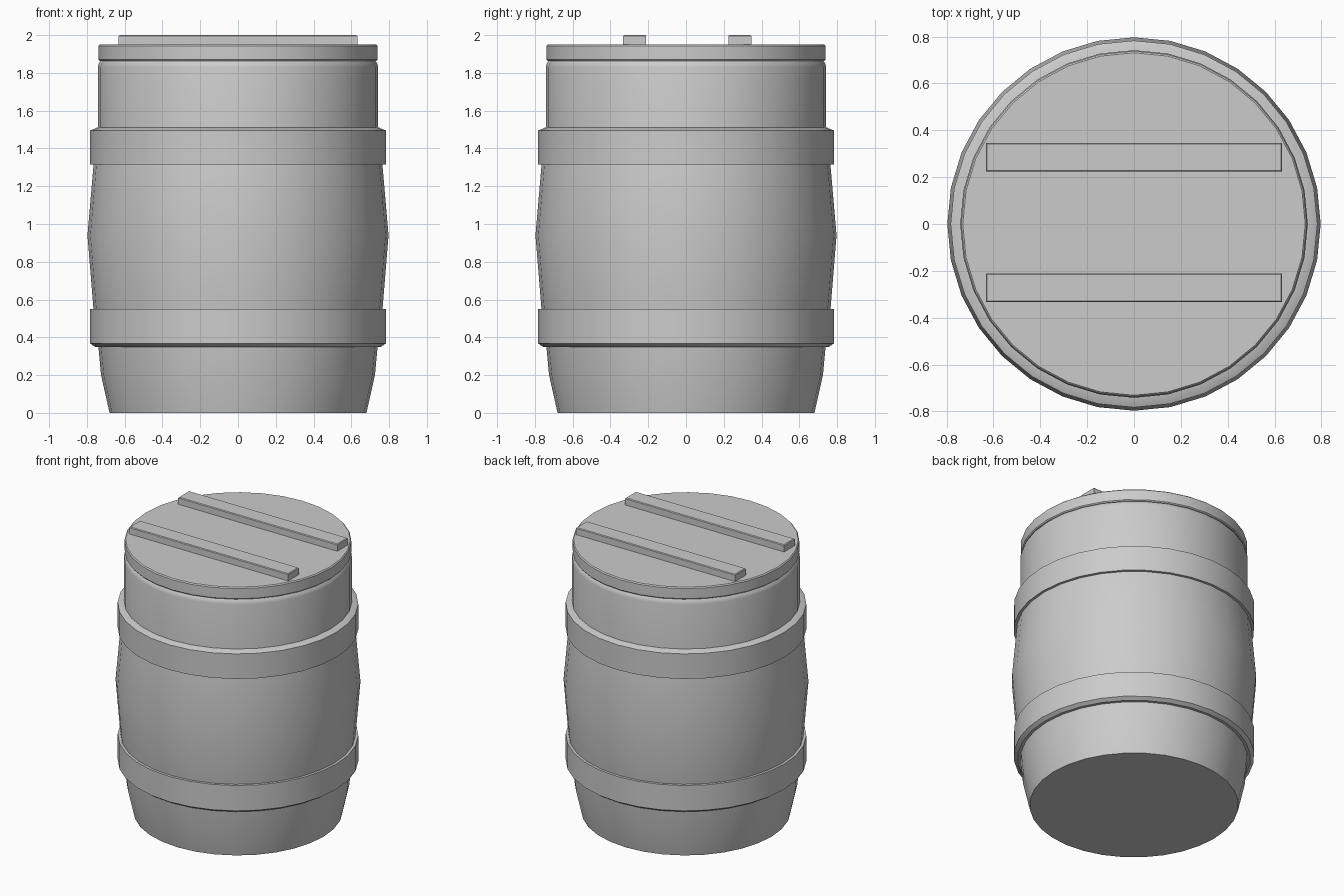
import bpy, bmesh, math

if "Cube" in bpy.data.objects:
    bpy.data.objects.remove(bpy.data.objects["Cube"])

SIDES = 32


def lathe(name, profile, closed=False, angle=25):
    """Revolve (radius, z) points about z; open profiles get end caps."""
    bm = bmesh.new()
    rings = []
    for r, z in profile:
        rings.append([bm.verts.new((r * math.cos(2 * math.pi * i / SIDES),
                                    r * math.sin(2 * math.pi * i / SIDES), z))
                      for i in range(SIDES)])
    pairs = list(zip(rings, rings[1:]))
    if closed:
        pairs.append((rings[-1], rings[0]))
    for a, b in pairs:
        for i in range(SIDES):
            j = (i + 1) % SIDES
            bm.faces.new((a[i], a[j], b[j], b[i]))
    if not closed:
        bm.faces.new(rings[0][::-1])
        bm.faces.new(rings[-1])
    bmesh.ops.recalc_face_normals(bm, faces=bm.faces)
    return finish(name, bm, angle)


def finish(name, bm, angle):
    mesh = bpy.data.meshes.new(name)
    bm.to_mesh(mesh)
    bm.free()
    obj = bpy.data.objects.new(name, mesh)
    bpy.context.collection.objects.link(obj)
    bpy.ops.object.select_all(action='DESELECT')
    obj.select_set(True)
    bpy.context.view_layer.objects.active = obj
    bpy.ops.object.shade_smooth_by_angle(angle=math.radians(angle))
    return obj


# Bulging barrel body with a straight neck
lathe("barrel_body", [(0.68, 0), (0.725, 0.2), (0.74, 0.36), (0.766, 0.56),
                      (0.797, 0.94), (0.765, 1.31), (0.742, 1.5),
                      (0.742, 1.83), (0.737, 1.85), (0.725, 1.865)], angle=35)

# Two hoops with a chamfer on the edge facing the barrel end
lathe("lower_hoop", [(0.73, 0.35), (0.758, 0.35), (0.783, 0.368),
                     (0.783, 0.55), (0.73, 0.55)], closed=True)
lathe("upper_hoop", [(0.73, 1.315), (0.783, 1.315), (0.783, 1.495),
                     (0.745, 1.511), (0.73, 1.511)], closed=True)

# Disc lid with softened edges
lathe("lid", [(0.732, 1.863), (0.738, 1.87), (0.738, 1.943), (0.731, 1.95)])

# Two battens across the lid, narrowed a little at the top
for name, y in (("back_batten", 0.285), ("front_batten", -0.272)):
    bm = bmesh.new()
    bmesh.ops.create_cube(bm, size=1)
    for v in bm.verts:
        v.co = (v.co.x * 1.264, y + v.co.y * 0.122, 1.97 + v.co.z * 0.06)
    top = [e for e in bm.edges if all(v.co.z > 1.99 for v in e.verts)]
    bmesh.ops.bevel(bm, geom=top, offset=0.005, segments=1, affect='EDGES')
    finish(name, bm, 25)
